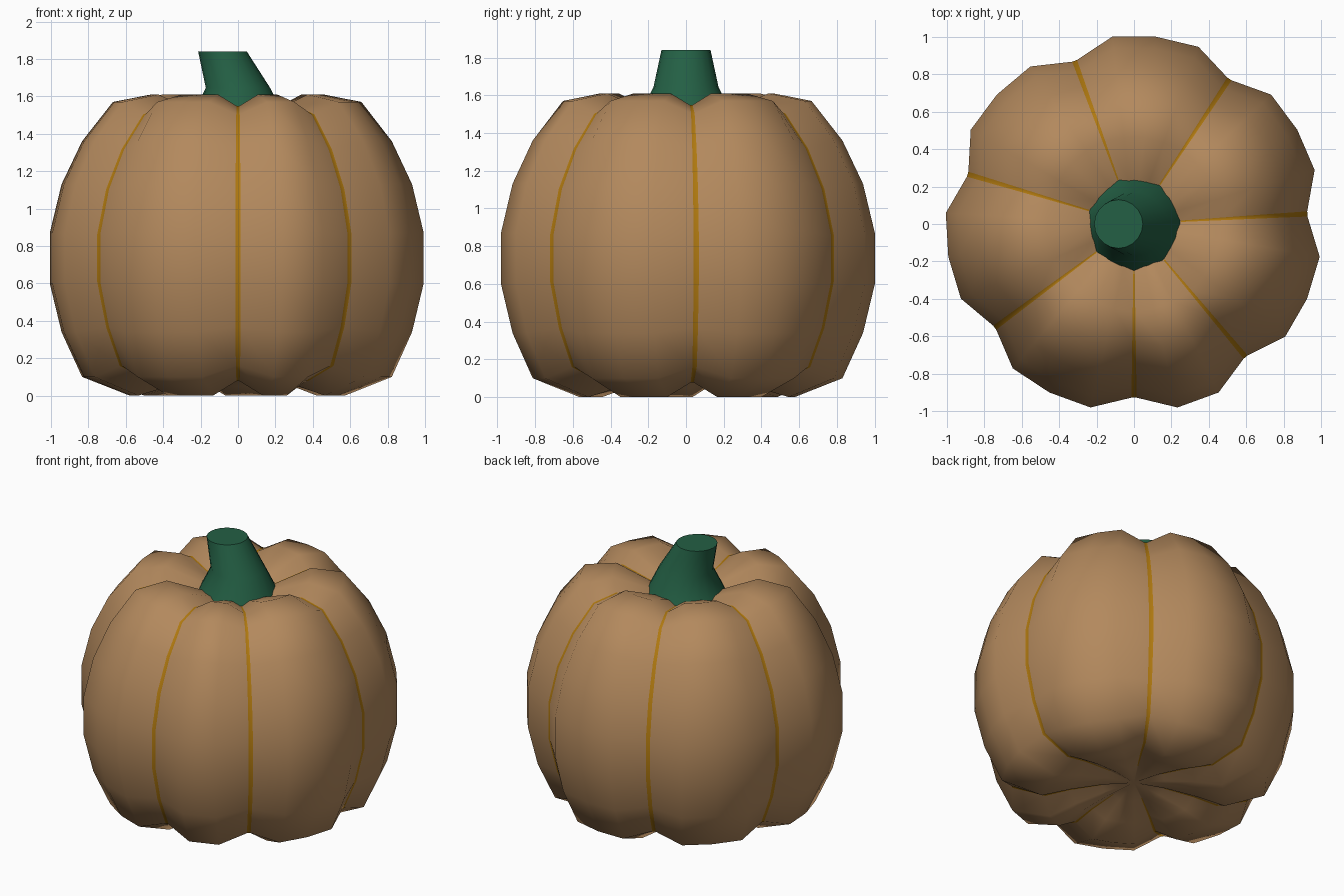
import bpy, bmesh
from math import radians, sin, cos
from mathutils import Vector

if "Cube" in bpy.data.objects:
    bpy.data.objects.remove(bpy.data.objects["Cube"])


def material(name, color):
    m = bpy.data.materials.new(name)
    m.diffuse_color = (*color, 1)
    m.use_nodes = True
    m.node_tree.nodes["Principled BSDF"].inputs["Base Color"].default_value = m.diffuse_color
    return m


def finish(name, bm, mats, angle):
    bmesh.ops.recalc_face_normals(bm, faces=bm.faces)
    me = bpy.data.meshes.new(name)
    bm.to_mesh(me)
    bm.free()
    for m in mats:
        me.materials.append(m)
    ob = bpy.data.objects.new(name, me)
    bpy.context.collection.objects.link(ob)
    bpy.ops.object.select_all(action='DESELECT')
    ob.select_set(True)
    bpy.context.view_layer.objects.active = ob
    bpy.ops.object.shade_smooth_by_angle(angle=radians(angle))
    return ob


def bridge(bm, rings, stripe=()):
    # stripe: column indices that get the second material
    n = len(rings[0])
    for a, b in zip(rings, rings[1:]):
        for i in range(n):
            j = (i + 1) % n
            f = bm.faces.new((a[i], a[j], b[j], b[i]))
            f.material_index = int(i in stripe)


rind = material("rind", (0.45, 0.25, 0.11))
seam = material("seam", (0.43, 0.19, 0.005))
green = material("stem_green", (0.017, 0.115, 0.058))

# Body profile (radius, height), bottom dimple to top dimple
profile = [(0.20, 0.09), (0.40, 0.05), (0.58, 0.0), (0.835, 0.10), (0.945, 0.34),
           (1.008, 0.60), (1.008, 0.87), (0.945, 1.13), (0.835, 1.36),
           (0.67, 1.57), (0.465, 1.61), (0.24, 1.52)]
pts = [Vector(p) for p in profile]
DEPTH = 0.08

# Groove profile: the same points pushed inward along the profile normal
groove = []
for i, p in enumerate(pts):
    t = (pts[min(i + 1, len(pts) - 1)] - pts[max(i - 1, 0)]).normalized()
    fade = min(1, p.x / 0.6)
    groove.append(p - Vector((t.y, -t.x)) * DEPTH * fade)

# 27 columns; a seam every 4th, so the last lobe is narrower
columns, stripes = [], set()
for k in range(27):
    a = radians(-90 - k * 360 / 27)
    if k % 4 == 0:
        stripes.add(len(columns))
        columns += [(a + 0.015, True), (a - 0.015, True)]
    else:
        columns.append((a, False))

bm = bmesh.new()
rings = []
for p, g in zip(pts, groove):
    ring = []
    for a, is_seam in columns:
        q = g if is_seam else p
        ring.append(bm.verts.new((q.x * cos(a), q.x * sin(a), q.y)))
    rings.append(ring)
bridge(bm, rings, stripes)
for ring, z in ((rings[0], 0.11), (rings[-1], 1.42)):
    pole = bm.verts.new((0, 0, z))
    for i in range(len(ring)):
        bm.faces.new((ring[i], ring[(i + 1) % len(ring)], pole))
finish("pumpkin_body", bm, [rind, seam], 80)

# Stem: flared foot leaning to the left at the cut top
bm = bmesh.new()
rings = []
for x, z, r in ((0, 1.49, 0.248), (0.0, 1.645, 0.172), (-0.083, 1.84, 0.13)):
    rings.append([bm.verts.new((x + r * cos(radians(i * 18)), r * sin(radians(i * 18)), z))
                  for i in range(20)])
bridge(bm, rings)
bm.faces.new(rings[0])
bm.faces.new(rings[-1])
finish("stem", bm, [green], 40)
